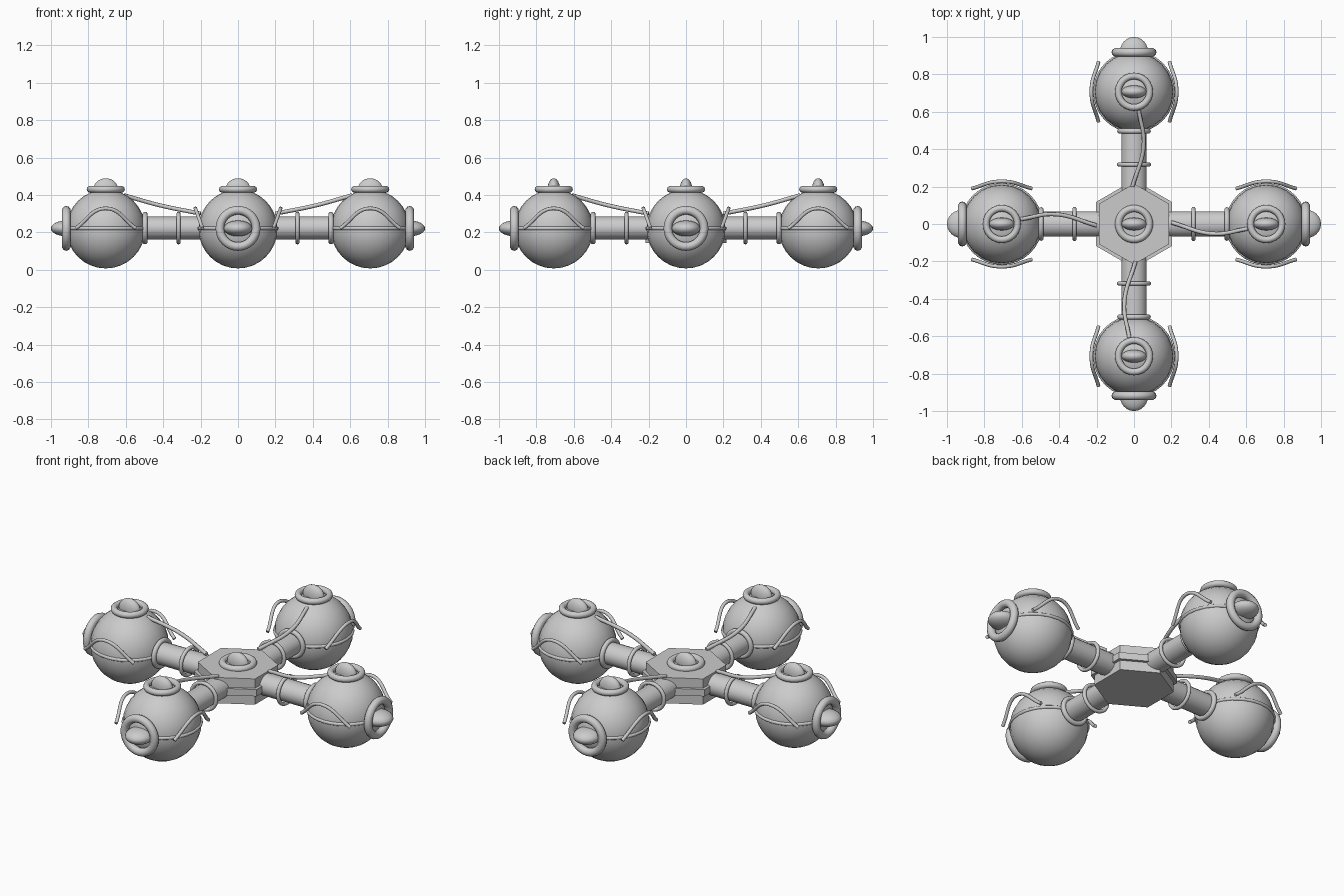
import bpy
from math import pi, radians, cos, sin
from mathutils import Matrix, Vector

if "Cube" in bpy.data.objects:
    bpy.data.objects.remove(bpy.data.objects["Cube"])

ZC = 0.218      # height of pod centres
POD = 0.707     # distance of pods from the middle
R = 0.211       # pod radius


def finish(name, spin, smooth=True):
    """Name the active object, turn it round the model's centre and shade it."""
    ob = bpy.context.object
    ob.name = name
    bpy.context.view_layer.update()
    ob.matrix_world = Matrix.Rotation(spin, 4, 'Z') @ ob.matrix_world
    if smooth:
        bpy.ops.object.shade_smooth_by_angle(angle=radians(40))
    return ob


def ball(name, loc, size, spin=0, seg=24, rings=16):
    bpy.ops.mesh.primitive_uv_sphere_add(segments=seg, ring_count=rings, radius=1, location=loc)
    bpy.context.object.scale = size
    return finish(name, spin)


def ring(name, loc, outer, minor, spin=0, along_x=False, squash=1.0):
    bpy.ops.mesh.primitive_torus_add(major_radius=outer - minor, minor_radius=minor,
                                     major_segments=32, minor_segments=10, location=loc,
                                     rotation=(0, pi / 2 if along_x else 0, 0))
    bpy.context.object.scale = (squash, 1, 1)
    return finish(name, spin)


def tube(name, pts, radius, spin):
    """Round tube along a smooth curve through the points."""
    cu = bpy.data.curves.new(name, 'CURVE')
    cu.dimensions = '3D'
    cu.bevel_depth = radius
    cu.bevel_resolution = 2
    cu.use_fill_caps = True
    cu.resolution_u = 10
    sp = cu.splines.new('BEZIER')
    sp.bezier_points.add(len(pts) - 1)
    for bp, p in zip(sp.bezier_points, pts):
        bp.co = p
        bp.handle_left_type = bp.handle_right_type = 'AUTO'
    ob = bpy.data.objects.new(name, cu)
    ob.matrix_world = Matrix.Rotation(spin, 4, 'Z')
    bpy.context.collection.objects.link(ob)


def hexagon(name, radius, z0, z1):
    bpy.ops.mesh.primitive_cylinder_add(vertices=6, radius=radius, depth=z1 - z0,
                                        location=(0, 0, (z0 + z1) / 2))
    return finish(name, 0, smooth=False)


# central hub: hexagonal block, raised band, top ring and lens
hexagon("hub_body", 0.216, 0.143, 0.295)
hexagon("hub_band", 0.235, 0.2, 0.24)
ring("hub_ring", (0, 0, 0.3), 0.102, 0.019)
ball("hub_lens", (0, 0, 0.3), (0.067, 0.034, 0.06))

for i, tag in enumerate(("right", "back", "left", "front")):
    a = i * pi / 2

    # pod and its equator band
    ball(tag + "_pod", (POD, 0, ZC), (R, R, R), a)
    ring(tag + "_pod_band", (POD, 0, ZC + 0.003), 0.218, 0.01, a)

    # top port (lens always lies along x)
    px, py = POD * cos(a), POD * sin(a)
    ring(tag + "_top_ring", (px, py, 0.43), 0.102, 0.018)
    ball(tag + "_top_lens", (px, py, 0.427), (0.067, 0.034, 0.062))

    # outer port
    ring(tag + "_end_ring", (0.918, 0, ZC + 0.003), 0.12, 0.023, a, True)
    ball(tag + "_end_lens", (0.918, 0, ZC + 0.003), (0.082, 0.076, 0.042), a)

    # connecting arm with two collars
    bpy.ops.mesh.primitive_cylinder_add(vertices=20, radius=0.068, depth=0.42,
                                        location=(0.35, 0, ZC + 0.005), rotation=(0, pi / 2, 0))
    bpy.context.object.scale = (0.91, 1, 1)
    finish(tag + "_arm", a)
    ring(tag + "_hub_collar", (0.318, 0, ZC + 0.005), 0.091, 0.011, a, True, 0.96)
    ring(tag + "_pod_collar", (0.497, 0, ZC + 0.005), 0.09, 0.014, a, True, 0.96)

    # cable from pod to hub
    tube(tag + "_cable", [(0.61, -0.025, 0.398), (0.42, -0.052, 0.345), (0.2, 0.008, 0.3)], 0.011, a)

    # arched handles on both sides of the pod
    for s, side in ((1, "a"), (-1, "b")):
        tube(f"{tag}_handle_{side}",
             [(POD - 0.16, s * 0.19, 0.222), (POD, s * 0.228, 0.328), (POD + 0.16, s * 0.19, 0.222)],
             0.01, a)
